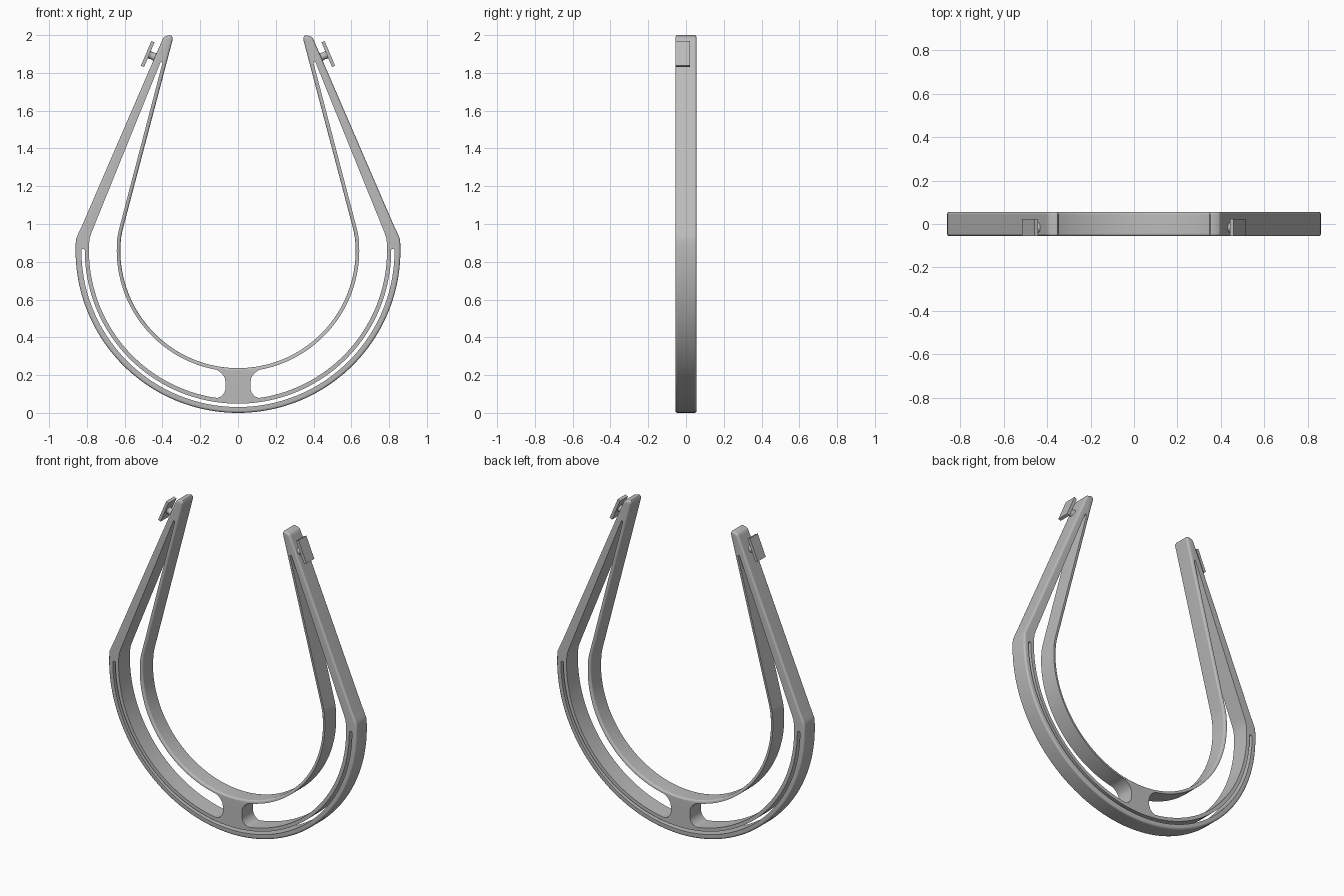
import bpy, bmesh
from math import sin, cos, pi, radians
from mathutils import Vector, Matrix

if "Cube" in bpy.data.objects:
    bpy.data.objects.remove(bpy.data.objects["Cube"])

grey = bpy.data.materials.new("matte grey")
grey.use_nodes = True
grey.diffuse_color = (0.5, 0.5, 0.5, 1)
grey.node_tree.nodes["Principled BSDF"].inputs["Base Color"].default_value = (0.5, 0.5, 0.5, 1)

HALF = 0.056      # half depth of the frame
ROUND = 0.012     # edge rounding
CENTRE = 0.86     # height of the hoop centre


def arc(radius, start, end, steps, cx=0.0, cz=CENTRE):
    """Points on a circle, angles in degrees."""
    out = []
    for i in range(steps + 1):
        a = radians(start + (end - start) * i / steps)
        out.append((cx + radius * cos(a), cz + radius * sin(a)))
    return out


def mirrored(points):
    return [(-x, z) for x, z in reversed(points)]


def inset(points, d):
    """Move a counter-clockwise outline inwards by d."""
    out = []
    for i, p in enumerate(points):
        p = Vector(p)
        u = (p - Vector(points[i - 1])).normalized()
        v = (Vector(points[(i + 1) % len(points)]) - p).normalized()
        n, m = Vector((-u.y, u.x)), Vector((-v.y, v.x))
        out.append(tuple(p + (n + m) * d / max(1 + n.dot(m), 0.5)))
    return out


def finish(bm, name):
    bmesh.ops.recalc_face_normals(bm, faces=bm.faces)
    mesh = bpy.data.meshes.new(name)
    bm.to_mesh(mesh)
    bm.free()
    mesh.materials.append(grey)
    obj = bpy.data.objects.new(name, mesh)
    bpy.context.collection.objects.link(obj)
    bpy.ops.object.select_all(action='DESELECT')
    obj.select_set(True)
    bpy.context.view_layer.objects.active = obj
    bpy.ops.object.shade_smooth_by_angle(angle=radians(35))
    normals = obj.modifiers.new("even shading", 'WEIGHTED_NORMAL')
    normals.keep_sharp = True
    return obj


# Outline of the horseshoe: outside, arm tip, then the inner opening
half = arc(CENTRE, -90, 4, 44)
half += [(0.850, 0.937), (0.840, 0.962), (0.826, 0.990)]
half += [(0.402, 1.972), (0.396, 1.984), (0.388, 1.992)]
half += [(0.362, 2.0), (0.352, 1.997), (0.346, 1.988), (0.346, 1.975)]
half += [(0.612, 0.965), (0.620, 0.92)]
half += arc(0.623, 0, -90, 40)
outline = half + mirrored(half[1:-1])

# Long opening between arm and inner strap, with the flared centre post
chamber = arc(0.789, -80, 3, 40)
chamber += [(0.784, 0.93), (0.770, 0.968)]
chamber += [(0.412, 1.852), (0.406, 1.862), (0.400, 1.860), (0.401, 1.848)]
chamber += [(0.633, 0.96), (0.640, 0.92)]
chamber += arc(0.642, 0, -80, 40)
chamber += [(0.085, 0.208), (0.071, 0.188), (0.066, 0.165), (0.066, 0.125),
            (0.073, 0.105), (0.088, 0.088), (0.108, 0.079)]

# Narrow slot that follows the outer edge
slot = arc(0.829, -180, 0, 90) + arc(0.009, 30, 150, 4, cx=0.82)
slot += arc(0.811, 0, -180, 90) + arc(0.009, 30, 150, 4, cx=-0.82)

# Frame body: rounded outline walls, straight hole walls, filled caps
bm = bmesh.new()


def ring(points, y):
    verts = [bm.verts.new((x, y, z)) for x, z in points]
    edges = [bm.edges.new((verts[i - 1], verts[i])) for i in range(len(verts))]
    return verts, edges


def walls(rings):
    for (a, _), (b, _) in zip(rings, rings[1:]):
        for i in range(len(a)):
            bm.faces.new((a[i - 1], a[i], b[i], b[i - 1]))


rings = []
for side in (-1, 1):
    steps = [k * pi / 6 for k in range(4)]
    for t in (steps if side < 0 else reversed(steps)):
        rings.append(ring(inset(outline, ROUND * (1 - sin(t))),
                          side * (HALF - ROUND + ROUND * cos(t))))
front, back = list(rings[0][1]), list(rings[-1][1])
walls(rings)
for hole in (chamber, mirrored(chamber), slot):
    pair = [ring(hole, -HALF), ring(hole, HALF)]
    walls(pair)
    front += pair[0][1]
    back += pair[1][1]
for edges, y in ((front, -1), (back, 1)):
    bmesh.ops.triangle_fill(bm, use_beauty=True, edges=edges, normal=(0, y, 0))
finish(bm, "horseshoe_frame")

# Side clips: a tilted plate on a short flared stem
for side, label in ((1, "left"), (-1, "right")):
    tilt = Matrix.Rotation(side * radians(-23), 4, 'Y')
    place = Matrix.Translation((side * 0.478, -0.017, 1.90)) @ tilt

    bm = bmesh.new()
    bmesh.ops.create_cube(bm, size=1, matrix=place @ Matrix.Diagonal((0.018, 0.078, 0.142, 1)))
    finish(bm, label + "_clip_plate")

    bm = bmesh.new()
    loops = []
    for reach, radius in ((0, 0.026), (0.014, 0.021), (0.024, 0.019), (0.036, 0.021), (0.055, 0.028)):
        loops.append([bm.verts.new(place @ Vector((-side * reach, radius * cos(a), radius * sin(a))))
                      for a in (2 * pi * k / 20 for k in range(20))])
    for a, b in zip(loops, loops[1:]):
        for i in range(20):
            bm.faces.new((a[i - 1], a[i], b[i], b[i - 1]))
    bm.faces.new(loops[0])
    bm.faces.new(loops[-1])
    finish(bm, label + "_clip_stem")
